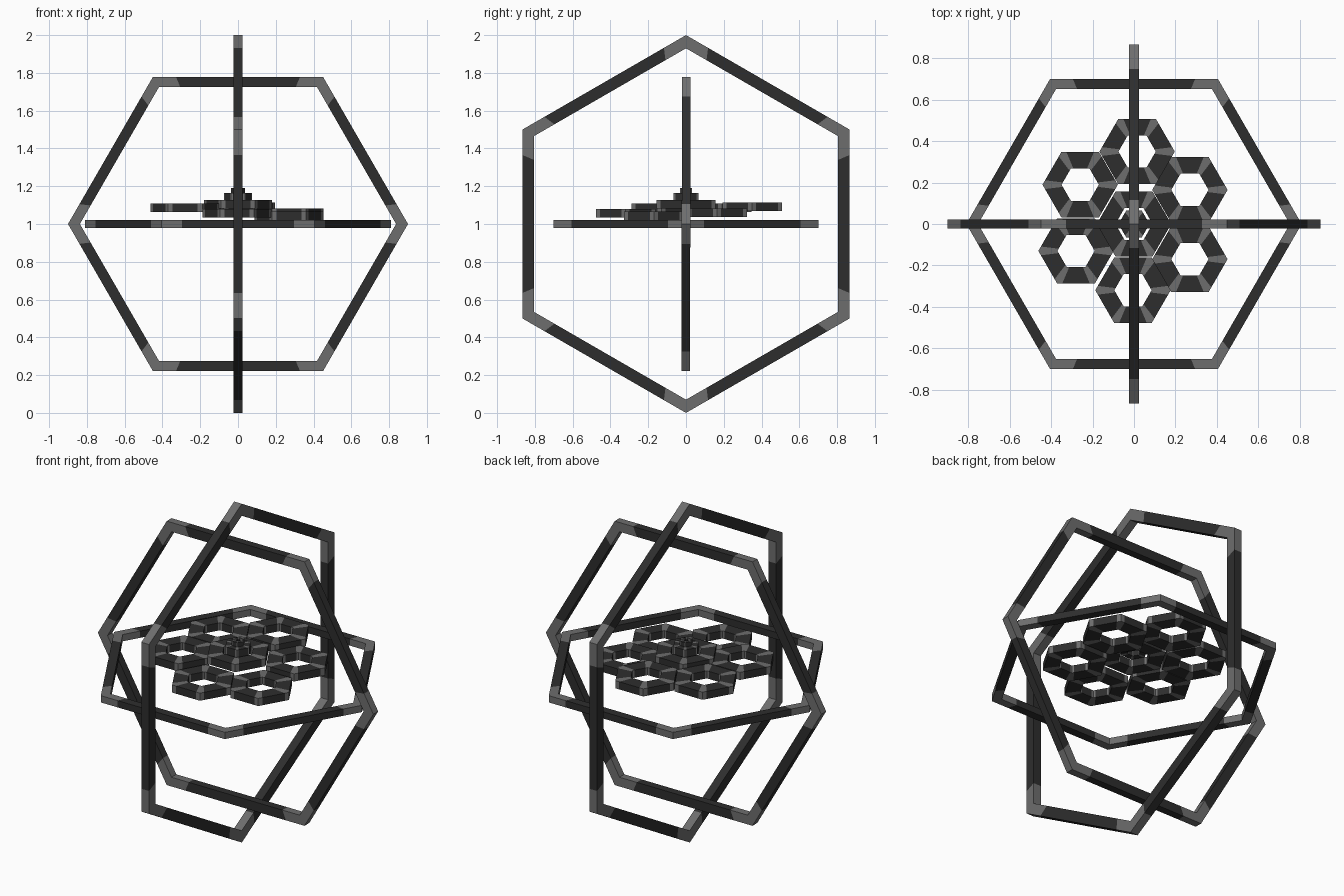
import bpy, bmesh, math
from mathutils import Matrix, Vector

if "Cube" in bpy.data.objects:
    bpy.data.objects.remove(bpy.data.objects["Cube"])


def material(name, v):
    m = bpy.data.materials.new(name)
    m.diffuse_color = (v, v, v, 1)
    m.use_nodes = True
    m.node_tree.nodes["Principled BSDF"].inputs["Base Color"].default_value = m.diffuse_color
    return m


DARK = material("charcoal", 0.027)
LIGHT = material("corner grey", 0.155)


def hex_outline(radius, frac=0.73):
    """Hexagon with every side split in three: light, dark, light."""
    pts = []
    corners = [Vector((math.cos(i * math.pi / 3), math.sin(i * math.pi / 3))) * radius
               for i in range(7)]
    for a, b in zip(corners, corners[1:]):
        pts += [a, a.lerp(b, (1 - frac) / 2), a.lerp(b, (1 + frac) / 2)]
    return pts


def hex_ring(name, outer, inner, thick, centre, rot=Matrix()):
    bm = bmesh.new()
    loops = []
    for r, z in ((outer, -thick / 2), (outer, thick / 2), (inner, thick / 2), (inner, -thick / 2)):
        loops.append([bm.verts.new((p.x, p.y, z)) for p in hex_outline(r)])
    n = len(loops[0])
    for k in range(4):
        a, b = loops[k], loops[(k + 1) % 4]
        for i in range(n):
            j = (i + 1) % n
            f = bm.faces.new((a[i], a[j], b[j], b[i]))
            f.material_index = 0 if i % 3 == 1 else 1   # middle of side dark, corners light
    bmesh.ops.recalc_face_normals(bm, faces=bm.faces)
    me = bpy.data.meshes.new(name)
    bm.to_mesh(me)
    bm.free()
    me.materials.append(DARK)
    me.materials.append(LIGHT)
    ob = bpy.data.objects.new(name, me)
    ob.matrix_world = Matrix.Translation(centre) @ rot
    bpy.context.collection.objects.link(ob)


# Three large interlocking frames, one per axis, each 0.9 of the last
stand_x = Matrix.Rotation(math.pi / 2, 4, 'X')      # lies in XZ, points along x
stand_y = Matrix.Rotation(math.pi / 2, 4, 'Z') @ stand_x @ Matrix.Rotation(math.pi / 6, 4, 'Z')
hex_ring("side_frame", 1.0, 0.93, 0.05, (0, 0, 1), stand_y)
hex_ring("front_frame", 0.9, 0.837, 0.045, (0, 0, 1), stand_x)
hex_ring("level_frame", 0.81, 0.753, 0.04, (0, 0, 1))

# Six loose plates around the middle, at staggered heights
plates = [(0.015, 0.35, 1.092), (-0.26, 0.19, 1.085), (-0.28, -0.13, 1.085),
          (-0.005, -0.32, 1.058), (0.27, -0.17, 1.043), (0.27, 0.165, 1.06)]
for i, c in enumerate(plates):
    hex_ring(f"plate_{i + 1}", 0.182, 0.09, 0.045, c)

# Central plate with stepped hub
hex_ring("centre_plate", 0.18, 0.09, 0.045, (0, 0, 1.105))
hex_ring("hub_lower", 0.075, 0.036, 0.045, (0, 0, 1.142))
hex_ring("hub_upper", 0.037, 0.012, 0.04, (0, 0, 1.17))
# turn the stand-up hub pointing so its corners stay along x
# (stand_y already turns the side frame so that it rests on a corner)
for name in ("hub_lower", "hub_upper"):
    bpy.data.objects[name].rotation_euler = (0, 0, 0)
